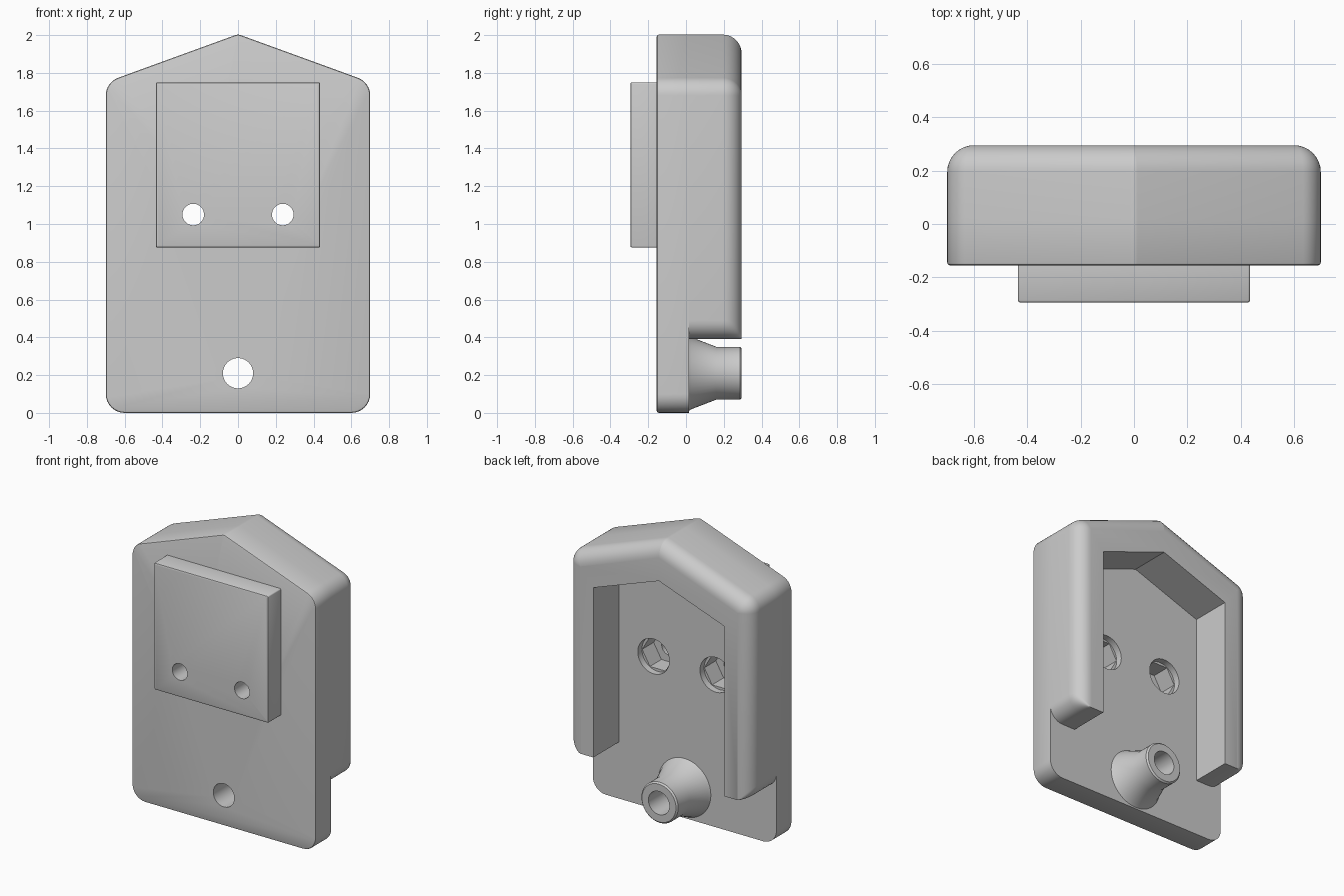
import bpy, bmesh, math
from mathutils import Vector, Matrix

if "Cube" in bpy.data.objects:
    bpy.data.objects.remove(bpy.data.objects["Cube"])

grey = bpy.data.materials.new("plain grey")
grey.use_nodes = True
color = (0.6, 0.6, 0.6, 1)
grey.diffuse_color = color
grey.node_tree.nodes["Principled BSDF"].inputs["Base Color"].default_value = color

HALF, APEX, SLOPE = 0.7, 2.005, 0.364
FRONT, SEAM, BACK = -0.155, 0.015, 0.295


def finish(name, bm):
    bmesh.ops.recalc_face_normals(bm, faces=bm.faces)
    mesh = bpy.data.meshes.new(name)
    bm.to_mesh(mesh)
    bm.free()
    obj = bpy.data.objects.new(name, mesh)
    bpy.context.collection.objects.link(obj)
    mesh.materials.append(grey)
    return obj


def rounded(corners, steps=8):
    """Outline from (x, z, radius) corners, each replaced by an arc."""
    out = []
    for i, (x, z, r) in enumerate(corners):
        p = Vector((x, z))
        a = (Vector(corners[i - 1][:2]) - p).normalized()
        b = (Vector(corners[(i + 1) % len(corners)][:2]) - p).normalized()
        half = a.angle(b) / 2
        centre = p + (a + b).normalized() * r / math.sin(half)
        start = p + a * r / math.tan(half) - centre
        sweep = start.angle_signed(p + b * r / math.tan(half) - centre)
        for k in range(steps + 1):
            out.append(centre + Matrix.Rotation(-sweep * k / steps, 2) @ start)
    return out


def house(inset, bottom, radius=0.1):
    """Gabled outline with rounded corners, shrunk by the inset."""
    r = max(radius - inset, 0.002)
    x, top = HALF - inset, APEX - inset * math.hypot(1, SLOPE)
    shoulder = top - SLOPE * x
    return rounded([(-x, bottom, r), (-x, shoulder, r), (0, top, max(0.04 - inset, 0.002)),
                    (x, shoulder, r), (x, bottom, r)])


def loft(name, layers):
    """Skin a stack of (y, outline) layers and cap both ends."""
    bm = bmesh.new()
    rings = [[bm.verts.new((p[0], y, p[1])) for p in line] for y, line in layers]
    for a, b in zip(rings, rings[1:]):
        for i in range(len(a)):
            bm.faces.new((a[i - 1], a[i], b[i], b[i - 1]))
    bm.faces.new(rings[0])
    bm.faces.new(rings[-1])
    return finish(name, bm)


def prism(name, x, z, r, y0, y1, sides=48):
    turns = [2 * math.pi * i / sides for i in range(sides)]
    line = [(x + r * math.cos(t), z + r * math.sin(t)) for t in turns]
    return loft(name, [(y0, line), (y1, line)])


def activate(obj):
    bpy.ops.object.select_all(action='DESELECT')
    obj.select_set(True)
    bpy.context.view_layer.objects.active = obj


def cut(obj, cutter):
    cutter.hide_render = True
    mod = obj.modifiers.new("cut", 'BOOLEAN')
    mod.operation, mod.solver, mod.object = 'DIFFERENCE', 'EXACT', cutter
    activate(obj)
    bpy.ops.object.modifier_apply(modifier=mod.name)
    bpy.data.objects.remove(cutter)


# Gabled plate with a softened front edge
plate = loft("plate", [(FRONT, house(0.01, 0.01)), (FRONT + 0.003, house(0.003, 0.003)),
                       (FRONT + 0.01, house(0, 0)), (SEAM, house(0, 0))])

# Raised rim, rounded over along its outer back edge
layers = [(SEAM, house(0, 0.39))]
for k in range(9):
    t = math.pi / 2 * k / 8
    layers.append((BACK - 0.1 + 0.1 * math.sin(t), house(0.1 * (1 - math.cos(t)), 0.39)))
rim = loft("rim", layers)
recess = [(-0.5, 0.2), (-0.5, 1.56), (0, 1.74), (0.5, 1.56), (0.5, 0.2)]
cut(rim, loft("recess_cutter", [(-0.1, recess), (0.5, recess)]))

# Square mounting block on the front
block = loft("mounting_block", [
    (y, rounded([(-0.435 + d, 0.875 + d, 0.008), (-0.435 + d, 1.75 - d, 0.008),
                 (0.435 - d, 1.75 - d, 0.008), (0.435 - d, 0.875 + d, 0.008)], 3))
    for y, d in ((-0.295, 0.01), (-0.292, 0.003), (-0.285, 0), (FRONT, 0))])

# Screw holes through the block, hexagonal nut pockets with round mouths behind
for x in (-0.237, 0.237):
    cut(block, prism("screw_cutter", x, 1.05, 0.057, -0.5, 0.5))
    cut(plate, prism("nut_cutter", x, 1.05, 0.118, -0.3, 0.1, 6))
    cut(plate, prism("mouth_cutter", x, 1.05, 0.12, -0.03, 0.1))
cut(plate, prism("peg_hole_cutter", 0, 0.21, 0.08, -0.5, 0.5))

# Hollow flared peg, turned around the y axis
profile = [(0.08, SEAM), (0.2, SEAM), (0.19, 0.03), (0.14, 0.16), (0.14, 0.285),
           (0.13, BACK), (0.08, BACK)]
bm = bmesh.new()
verts = [bm.verts.new((r, y, 0.21)) for r, y in profile]
edges = [bm.edges.new((verts[i - 1], verts[i])) for i in range(len(verts))]
bmesh.ops.spin(bm, geom=verts + edges, cent=(0, 0, 0.21), axis=(0, 1, 0),
               angle=2 * math.pi, steps=48)
bmesh.ops.remove_doubles(bm, verts=bm.verts, dist=0.0005)
peg = finish("peg", bm)

for obj in (plate, rim, block, peg):
    activate(obj)
    bpy.ops.object.shade_smooth_by_angle(angle=math.radians(35))
